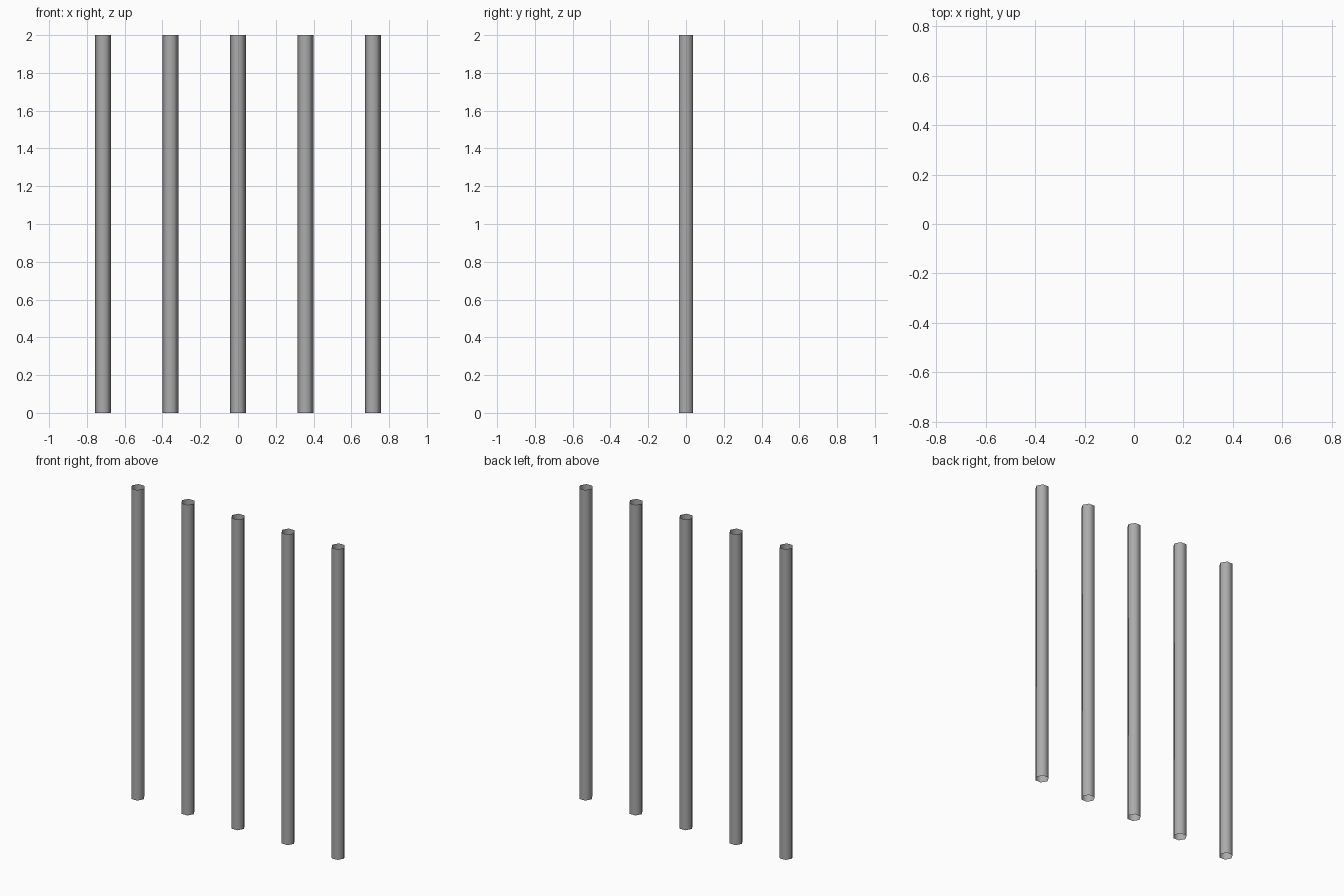
import bpy

if "Cube" in bpy.data.objects:
    bpy.data.objects.remove(bpy.data.objects["Cube"])

COUNT, SPACING = 5, 0.357
RADIUS, HEIGHT = 0.042, 2.0

# Dark grey metal
metal = bpy.data.materials.new("dark_metal")
metal.diffuse_color = (0.41, 0.41, 0.41, 1)
metal.use_nodes = True
metal.node_tree.nodes["Principled BSDF"].inputs["Base Color"].default_value = metal.diffuse_color

# Row of open-ended six-sided bars
for i in range(COUNT):
    x = (i - (COUNT - 1) / 2) * SPACING
    bpy.ops.mesh.primitive_cylinder_add(
        vertices=6, radius=RADIUS, depth=HEIGHT, end_fill_type='NOTHING',
        location=(x, 0, HEIGHT / 2))
    bar = bpy.context.object
    bar.name = f"bar_{i + 1}"
    # Turn so that two edges lie along the x axis
    bar.rotation_euler.z = 0.5235988
    bar.data.materials.append(metal)
    bpy.ops.object.shade_smooth()
